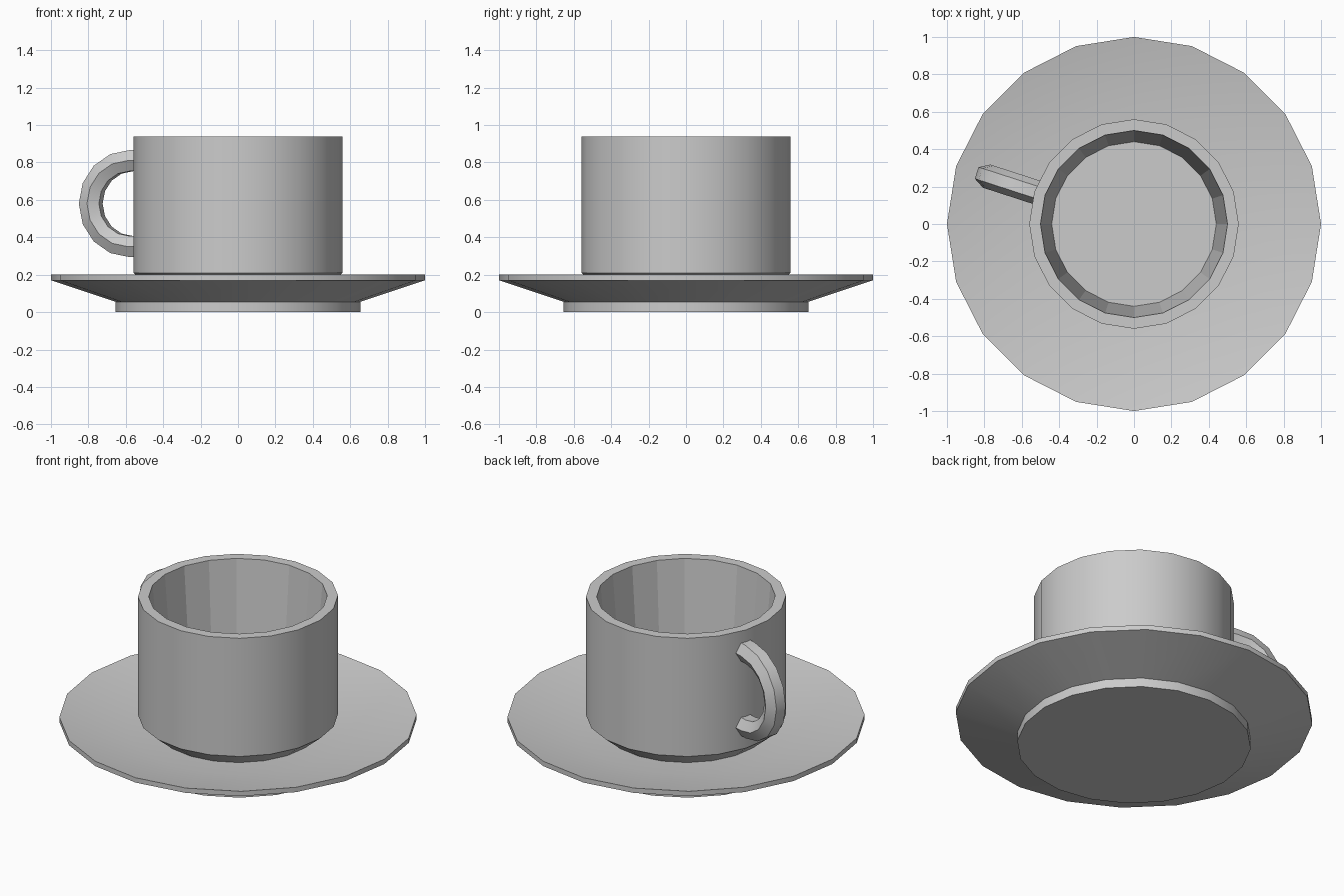
import bpy, bmesh
from math import sin, cos, pi, radians

if "Cube" in bpy.data.objects:
    bpy.data.objects.remove(bpy.data.objects["Cube"])

SIDES = 20


def finish(name, bm, flat_test=None, angle=30):
    bmesh.ops.recalc_face_normals(bm, faces=bm.faces)
    mesh = bpy.data.meshes.new(name)
    bm.to_mesh(mesh)
    bm.free()
    obj = bpy.data.objects.new(name, mesh)
    bpy.context.collection.objects.link(obj)
    bpy.ops.object.select_all(action='DESELECT')
    obj.select_set(True)
    bpy.context.view_layer.objects.active = obj
    bpy.ops.object.shade_smooth_by_angle(angle=radians(angle))
    if flat_test:
        for p in mesh.polygons:
            if flat_test(p):
                p.use_smooth = False
    return obj


def skin(rings):
    """Closed solid through a list of vertex rings, capped at both ends."""
    bm = bmesh.new()
    loops = [[bm.verts.new(c) for c in ring] for ring in rings]
    for a, b in zip(loops, loops[1:]):
        n = len(a)
        for i in range(n):
            j = (i + 1) % n
            bm.faces.new((a[i], a[j], b[j], b[i]))
    bm.faces.new(loops[0])
    bm.faces.new(loops[-1])
    return bm


def lathe(profile):
    step = 2 * pi / SIDES
    return skin([[(r * cos(i * step), r * sin(i * step), z) for i in range(SIDES)]
                 for r, z in profile])


# Saucer: foot, flared underside, thin rim, shallow dish
finish("saucer", lathe([(0.655, 0.0), (0.655, 0.055), (1.0, 0.17),
                        (1.0, 0.2), (0.62, 0.125)]))

# Cup: chamfered base, straight wall, tapered faceted inside
finish("cup", lathe([(0.44, 0.11), (0.56, 0.21), (0.56, 0.94),
                     (0.5, 0.94), (0.44, 0.2)]),
       lambda p: p.normal.x * p.center.x + p.normal.y * p.center.y < -0.1)

# Handle: hexagonal tube swept along a D-shaped path
R, MID_R, MID_Z, TUBE = 0.23, 0.598, 0.58, 0.065
ARC = 8
path = [(0.525, MID_Z + R, pi / 2)]
for k in range(ARC + 1):
    t = pi / 2 - pi * k / ARC
    path.append((MID_R + R * cos(t), MID_Z + R * sin(t), t))
path.append((0.525, MID_Z - R, -pi / 2))

turn = radians(162)
rings = []
for r, z, t in path:
    ring = []
    for i in range(6):
        a = i * pi / 3
        side, out = TUBE * cos(a), TUBE * sin(a)
        rr = r + out * cos(t)
        ring.append((rr * cos(turn) - side * sin(turn),
                     rr * sin(turn) + side * cos(turn),
                     z + out * sin(t)))
    rings.append(ring)
finish("handle", skin(rings))
